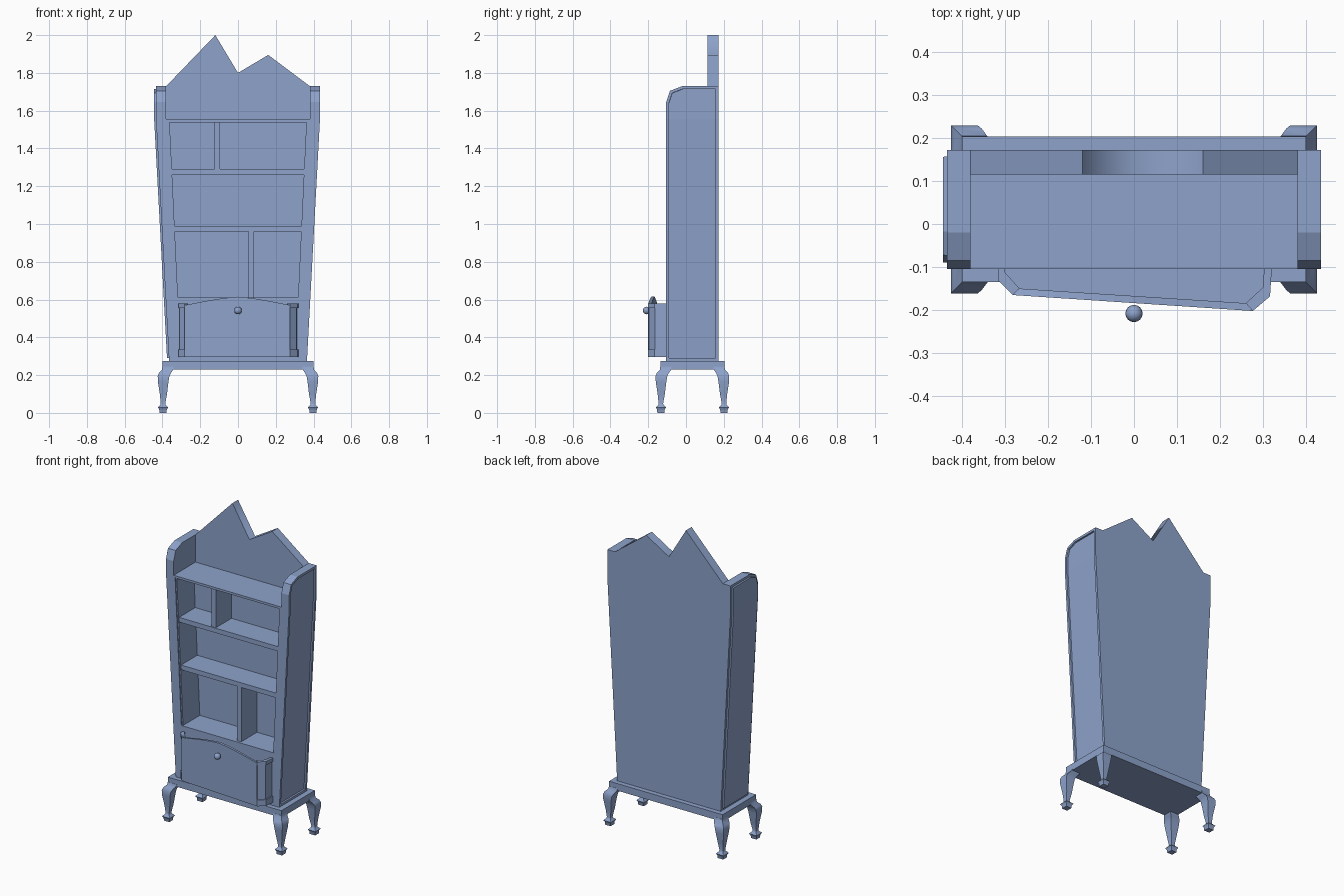
import bpy, bmesh, math
from mathutils import Vector

if "Cube" in bpy.data.objects:
    bpy.data.objects.remove(bpy.data.objects["Cube"])

# Painted blue-grey wood
paint = bpy.data.materials.new("painted_wood")
paint.diffuse_color = (0.27, 0.365, 0.595, 1)
paint.use_nodes = True
paint.node_tree.nodes["Principled BSDF"].inputs["Base Color"].default_value = paint.diffuse_color


def finish(bm, name):
    bmesh.ops.recalc_face_normals(bm, faces=bm.faces)
    me = bpy.data.meshes.new(name)
    bm.to_mesh(me)
    bm.free()
    me.materials.append(paint)
    ob = bpy.data.objects.new(name, me)
    bpy.context.collection.objects.link(ob)
    return ob


def loft(name, rings):
    """Closed skin through equal-length point rings, capped at both ends."""
    bm = bmesh.new()
    vs = [[bm.verts.new(p) for p in r] for r in rings]
    n = len(vs[0])
    for a, b in zip(vs, vs[1:]):
        for i in range(n):
            bm.faces.new((a[i], a[(i + 1) % n], b[(i + 1) % n], b[i]))
    bm.faces.new(vs[0])
    bm.faces.new(vs[-1])
    return finish(bm, name)


def box(name, x0, x1, y0, y1, z0, z1):
    return loft(name, [[(x0, y0, z), (x1, y0, z), (x1, y1, z), (x0, y1, z)] for z in (z0, z1)])


def slab_xz(name, pts, y0, y1):
    return loft(name, [[(x, y, z) for x, z in pts] for y in (y0, y1)])


def slab_xy(name, pts, z0, z1):
    return loft(name, [[(x, y, z) for x, y in pts] for z in (z0, z1)])


FRONT, BACK, BASE, DECK = -0.105, 0.172, 0.275, 1.555


def flare(z):
    return 0.069 * min(1, (z - BASE) / (DECK - BASE))


def outer(z):
    return 0.365 + flare(z)


def inner(z):
    return 0.311 + flare(z)


def opening(z):
    return 0.326 + 0.044 * (z - 0.61) / 0.93


def tapered(name, z0, z1, y0, y1, edge=inner):
    a, b = edge(z0), edge(z1)
    return slab_xz(name, [(-a, z0), (a, z0), (b, z1), (-b, z1)], y0, y1)


# Flared sides with rounded top front corner and recessed outer panel
profile = [(FRONT, BASE), (BACK, BASE), (BACK, 1.73), (-0.02, 1.73),
           (-0.085, 1.705), (FRONT, 1.645)]
n = len(profile)
for s, label in ((-1, "left"), (1, "right")):
    bm = bmesh.new()
    a = [bm.verts.new((0, y, z)) for y, z in profile]
    b = [bm.verts.new((1, y, z)) for y, z in profile]
    for i in range(n):
        bm.faces.new((a[i], a[(i + 1) % n], b[(i + 1) % n], b[i]))
    bm.faces.new(a)
    bm.faces.new(b)
    bmesh.ops.bisect_plane(bm, geom=bm.verts[:] + bm.edges[:] + bm.faces[:],
                           plane_co=(0, 0, DECK), plane_no=(0, 0, 1))
    outside = [f for f in bm.faces if all(v.co.x > 0.5 for v in f.verts)]
    for v in bm.verts:
        v.co.x = s * (outer(v.co.z) if v.co.x > 0.5 else inner(v.co.z))
    bmesh.ops.recalc_face_normals(bm, faces=bm.faces)
    bm.normal_update()
    bmesh.ops.inset_region(bm, faces=outside, thickness=0.015, use_even_offset=True)
    bm.normal_update()
    bmesh.ops.inset_region(bm, faces=outside, thickness=0.001, depth=-0.01,
                           use_even_offset=True)
    finish(bm, label + "_side")
    # Flush stile and thin liner set back inside the opening
    for part, w0, w1, y in (("_stile", 0.012, 0, FRONT), ("_liner", 0, -0.008, FRONT + 0.006)):
        slab_xz(label + part, [(s * (opening(z) + w), z) for z, w in
                               ((0.6, w0), (0.6, w1), (1.55, w1), (1.55, w0))], y, 0.08)

# Back board with jagged crest; the valley is softly shaded
crest = slab_xz("back_crest", [(-inner(BASE), BASE), (inner(BASE), BASE), (0.38, DECK),
                               (0.38, 1.73), (0.16, 1.895), (0, 1.8), (-0.12, 2.0),
                               (-0.38, 1.73), (-0.38, DECK)], 0.115, BACK)
for p in crest.data.polygons:
    p.use_smooth = p.center.z > 1.8 and abs(p.normal.y) < 0.1 and -0.12 < p.center.x < 0.15
tapered("inner_back", 0.6, 1.545, 0.07, 0.12)

# Deck, shelves and lower front
tapered("deck", 1.545, DECK, FRONT, 0.12)
tapered("deck_lining", 1.537, 1.546, FRONT + 0.006, 0.08, opening)
for label, z in (("upper", 1.26), ("middle", 0.96)):
    tapered(label + "_shelf", z, z + 0.03, FRONT + 0.012, 0.08, opening)
tapered("lower_cabinet", BASE, 0.612, FRONT, 0.12)

# Dividers
box("upper_divider", -0.125, -0.095, FRONT + 0.017, 0.08, 1.285, 1.54)
box("lower_divider", 0.055, 0.085, FRONT + 0.017, 0.08, 0.61, 0.965)

# Base plinth
CY = 0.034
box("plinth", -0.4, 0.4, CY - 0.169, CY + 0.169, 0.23, BASE)

# Cabriole legs with square pad feet: height, sideways centre, half width
leg = [(0.245, 0.370, 0.030), (0.228, 0.373, 0.030), (0.213, 0.386, 0.032),
       (0.195, 0.394, 0.031), (0.165, 0.396, 0.028), (0.1, 0.395, 0.019),
       (0.05, 0.397, 0.012), (0.042, 0.397, 0.014), (0.029, 0.397, 0.027),
       (0.018, 0.397, 0.020), (0.0, 0.397, 0.019)]
for sx in (-1, 1):
    for sy in (-1, 1):
        name = ("front_" if sy < 0 else "back_") + ("left_" if sx < 0 else "right_")
        rings = []
        for z, c, h in leg:
            x, y = sx * c, CY + sy * (c - 0.23)
            rings.append([(x - h, y - h, z), (x + h, y - h, z), (x + h, y + h, z), (x - h, y + h, z)])
        ob = loft(name + "leg", rings)
        bpy.context.view_layer.objects.active = ob
        ob.select_set(True)
        bpy.ops.object.shade_smooth_by_angle(angle=math.radians(42))
        ob.select_set(False)

# Crooked drawer: side walls, chamfered corners and arched front
corners = {
    "left": [(-0.316, FRONT), (-0.316, -0.130), (-0.282, -0.165),
             (-0.266, -0.150), (-0.300, -0.112), (-0.300, FRONT)],
    "right": [(0.320, FRONT), (0.316, -0.168), (0.276, -0.202),
              (0.260, -0.184), (0.300, -0.147), (0.302, FRONT)],
}
for label, p in corners.items():
    s = -1 if label == "left" else 1
    slab_xy(label + "_drawer_base", p, 0.295, 0.335)
    slab_xy(label + "_drawer_cap", p, 0.555, 0.578)
    slim = [(p[0][0] - s * 0.007, p[0][1]), (p[1][0] - s * 0.007, p[1][1] + 0.003),
            (p[2][0] - s * 0.003, p[2][1] + 0.007)] + p[3:]
    slab_xy(label + "_drawer_column", slim, 0.335, 0.555)

L, R = corners["left"], corners["right"]


def arched(a, b):
    a, b = Vector(a), Vector(b)
    pts = []
    for i in range(13):
        t = i / 12
        rise = 0.5 * math.sin(math.pi * t) + 0.5 * (1 - abs(2 * t - 1))
        pts.append((*a.lerp(b, t), 0.57 + 0.045 * rise))
    return [(*a, 0.295)] + pts + [(*b, 0.295)]


loft("drawer_front", [arched(L[2], R[2]), arched(L[3], R[3])])
slab_xy("drawer_floor", [L[0], L[1], L[3], R[3], R[1], R[0]], 0.297, 0.315)

# Drawer knob
bpy.ops.mesh.primitive_uv_sphere_add(segments=16, ring_count=10, radius=0.02,
                                     location=(0, -0.208, 0.542))
knob = bpy.context.object
knob.name = "drawer_knob"
knob.data.materials.append(paint)
bpy.ops.object.shade_smooth()
